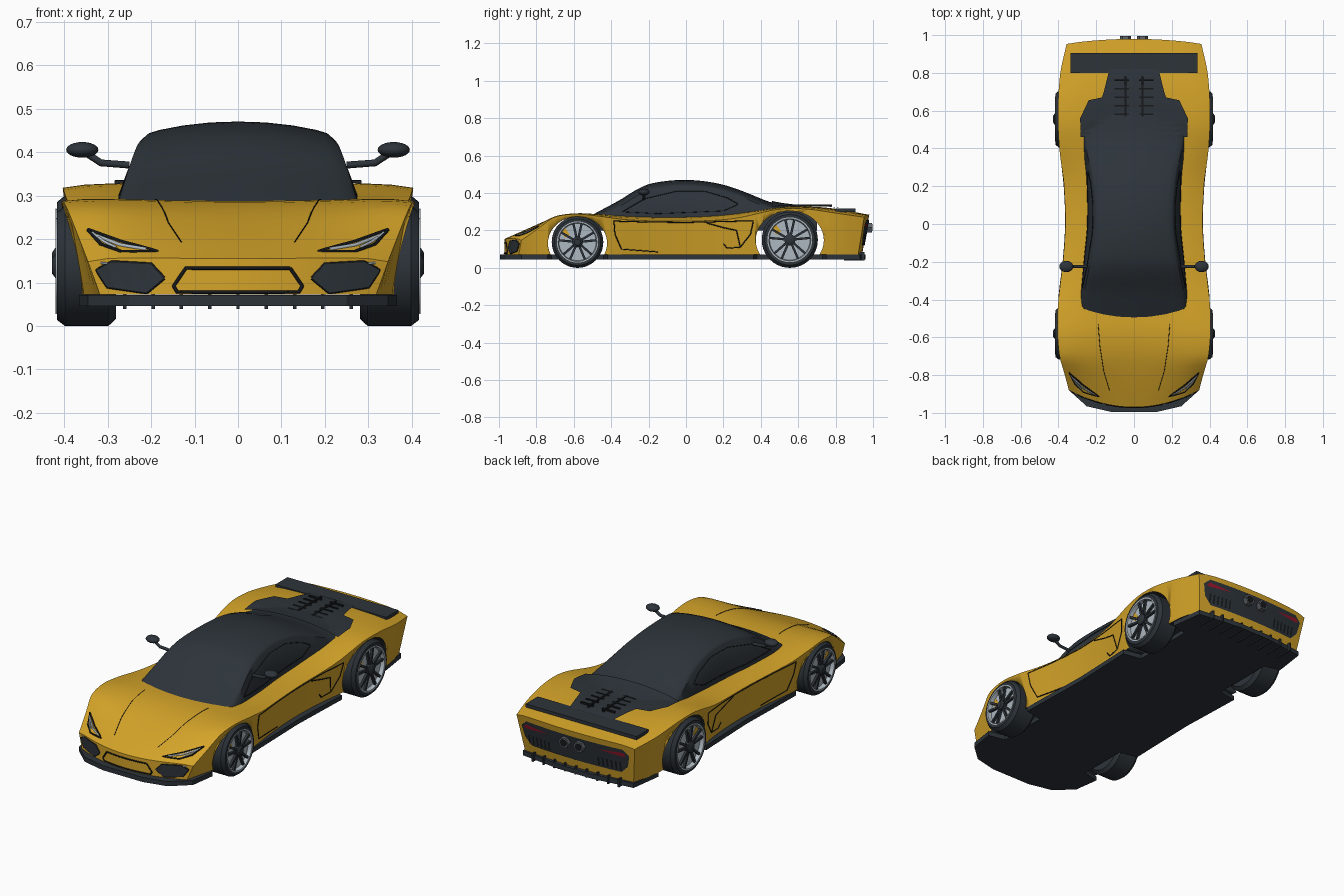
import bpy, bmesh, math
from mathutils import Vector
from mathutils.bvhtree import BVHTree

cube = bpy.data.objects.get("Cube")
if cube:
    bpy.data.objects.remove(cube, do_unlink=True)


def material(name, r, g, b):
    m = bpy.data.materials.new(name)
    m.use_nodes = True
    m.diffuse_color = (r, g, b, 1)
    m.node_tree.nodes["Principled BSDF"].inputs["Base Color"].default_value = (r, g, b, 1)
    return m


YELLOW = material("yellow_paint", .66, .37, .022)
DARK = material("dark_slate", .026, .034, .042)
BLACK = material("black_trim", .008, .009, .011)
GREY = material("mid_grey", .11, .125, .14)
SILVER = material("pale_silver", .42, .48, .53)
RED = material("red_lamp", .3, .008, .025)


def finish(name, bm, *mats, recalc=True):
    if recalc:
        bmesh.ops.recalc_face_normals(bm, faces=bm.faces)
    mesh = bpy.data.meshes.new(name)
    bm.to_mesh(mesh)
    bm.free()
    obj = bpy.data.objects.new(name, mesh)
    bpy.context.collection.objects.link(obj)
    for m in mats:
        mesh.materials.append(m)
    return obj


def smooth(obj, degrees=35):
    bpy.ops.object.select_all(action='DESELECT')
    obj.select_set(True)
    bpy.context.view_layer.objects.active = obj
    bpy.ops.object.shade_smooth_by_angle(angle=math.radians(degrees))


def curve(*p):
    """Smooth function through (position, value) pairs."""
    def slope(i):
        a, b = p[max(i - 1, 0)], p[min(i + 1, len(p) - 1)]
        return (b[1] - a[1]) / (b[0] - a[0])

    def f(t):
        t = min(max(t, p[0][0]), p[-1][0])
        i = next(k for k in range(len(p) - 1) if t <= p[k + 1][0])
        h = p[i + 1][0] - p[i][0]
        s = (t - p[i][0]) / h
        e = s * s * (3 - 2 * s)
        return (p[i][1] * (1 - e) + p[i + 1][1] * e
                + h * s * (1 - s) * ((1 - s) * slope(i) - s * slope(i + 1)))
    return f


def loft(rings):
    """Skin rings whose first half runs over the top and second half returns below."""
    bm = bmesh.new()
    rows = [[bm.verts.new(v) for v in ring] for ring in rings]
    n = len(rows[0])
    for a, b in zip(rows, rows[1:]):
        for j in range(n):
            k = (j + 1) % n
            bm.faces.new((a[j], a[k], b[k], b[j]))
    for row in (rows[0], rows[-1]):
        for j in range(n // 2 - 1):
            bm.faces.new((row[j], row[j + 1], row[n - 2 - j], row[n - 1 - j]))
    bmesh.ops.recalc_face_normals(bm, faces=bm.faces)
    return bm


def box(name, centre, size, mat, turn=0):
    bm = bmesh.new()
    bmesh.ops.create_cube(bm, size=1)
    for v in bm.verts:
        v.co = Vector(c * s for c, s in zip(v.co, size))
    obj = finish(name, bm, mat)
    obj.location = centre
    obj.rotation_euler.x = turn
    return obj


def lathe(name, profile, centre, mat, segs=40, scale=1, side=1):
    """Turn (offset, radius) pairs about the x axis."""
    bm = bmesh.new()
    rows = []
    for off, r in profile:
        ring = [bm.verts.new((off * side, r * scale * math.cos(a), r * scale * math.sin(a)))
                for a in (math.tau * i / segs for i in range(segs))]
        rows.append(ring)
    for a, b in zip(rows, rows[1:]):
        for j in range(segs):
            bm.faces.new((a[j], a[j - 1], b[j - 1], b[j]))
    bm.faces.new(rows[0])
    bm.faces.new(rows[-1])
    obj = finish(name, bm, mat)
    obj.location = centre
    smooth(obj)
    return obj


# Body shell
width = curve((-.97, .345), (-.85, .368), (-.7, .395), (-.55, .406), (-.4, .4), (-.2, .375),
              (0, .362), (.2, .37), (.4, .395), (.6, .403), (.8, .39), (.98, .357))
fender = curve((-.97, .16), (-.85, .22), (-.72, .28), (-.6, .299), (-.48, .29), (-.3, .268),
               (0, .262), (.25, .275), (.5, .326), (.65, .326), (.8, .305), (.98, .283))
spine = curve((-.97, .155), (-.85, .207), (-.7, .264), (-.58, .286), (-.45, .286),
              (0, .28), (.4, .31), (.55, .326), (.75, .322), (.98, .284))


def bend(x, y, z):
    nose = max(0, (-y - .7) / .27)
    tail = max(0, (y - .8) / .18)
    return (x, y + .09 * nose * (x / .345) ** 2
            - tail * (.025 * (x / .36) ** 2 + .18 * (.285 - z)), z)


def body_ring(y):
    w, f, c = width(y), fender(y), spine(y)
    us = [i / 8 for i in range(-8, 9)]
    top = [bend(w * u, y, c + (f - c) * u * u - .012 * u ** 8) for u in us]
    return top + [bend(.92 * w * u, y, .072) for u in reversed(us)]


bm = loft([body_ring(-.97 + 1.95 * i / 48) for i in range(49)])
for f in bm.faces:
    f.material_index = 1 if f.normal.z < -.8 else 0
body_tree = BVHTree.FromBMesh(bm)
body = finish("body_shell", bm, YELLOW, DARK)
smooth(body)

# Wheel arches cut through the shell
for name, y, z, ry, rz in (("front", -.58, .132, .158, .142), ("rear", .555, .148, .182, .156)):
    cutter = lathe(name + "_arch_cutter", [(-.6, 1), (.6, 1)], (0, y, z), YELLOW, 48)
    cutter.scale = (1, ry, rz)
    cutter.data.materials.append(DARK)
    for f in cutter.data.polygons:
        f.material_index = 1
    cutter.hide_render = True
    cutter.hide_viewport = True
    cut = body.modifiers.new(name + "_arch", 'BOOLEAN')
    cut.operation, cut.object = 'DIFFERENCE', cutter

# Cabin, one dark glass and roof shell
roof = curve((-.54, .262), (-.5, .284), (-.35, .365), (-.27, .415), (-.2, .447), (-.1, .465), (0, .47),
             (.1, .463), (.2, .444), (.29, .415), (.37, .383), (.45, .352), (.55, .335), (.7, .315))
belt = curve((-.54, .29), (-.4, .288), (-.2, .272), (0, .254), (.25, .26), (.5, .29), (.7, .29))


def cabin_ring(y):
    r, b = roof(y), belt(y)
    t = b - .19 * (r - .24)
    half = [(t * u, r - d) for u, d in ((.3, .002), (.6, .009), (.85, .019), (.96, .026), (1, .034))]
    mid = ((t + b) / 2 + .006, (r + .2) / 2)
    half = half + [mid, (b, .236)]
    top = [(-x, y, z) for x, z in reversed(half)] + [(0, y, r)] + [(x, y, z) for x, z in half]
    return top + [(x, y, .2) for x, y, z in reversed(top)]


bm = loft([cabin_ring(-.54 + 1.24 * i / 44) for i in range(45)])
cabin_tree = BVHTree.FromBMesh(bm)
smooth(finish("cabin_glass", bm, DARK))

# Projection of trim onto the skin
CAST = {"front": lambda a, b: (Vector((a, -2, b)), Vector((0, 1, 0))),
        "rear": lambda a, b: (Vector((a, 2, b)), Vector((0, -1, 0))),
        "top": lambda a, b: (Vector((a, b, 2)), Vector((0, 0, -1))),
        "side": lambda a, b: (Vector((2, a, b)), Vector((-1, 0, 0)))}


def project(view, a, b, lift):
    start, way = CAST[view](a, b)
    hits = [t.ray_cast(start, way) for t in (body_tree, cabin_tree)]
    hits = [h for h in hits if h[0] is not None]
    if hits:
        spot = min(hits, key=lambda h: h[3])[0]
    else:
        spot = body_tree.find_nearest(start + way * 1.1)[0]
    return spot - way * lift


def plate(name, view, pts, mat, lift=.005):
    bm = bmesh.new()
    bm.faces.new([bm.verts.new((a, b, 0)) for a, b in pts])
    bmesh.ops.triangulate(bm, faces=bm.faces)
    bmesh.ops.subdivide_edges(bm, edges=bm.edges, cuts=7, use_grid_fill=True)
    for v in bm.verts:
        v.co = project(view, v.co.x, v.co.y, lift)
    way = CAST[view](0, 0)[1]
    bm.normal_update()
    bmesh.ops.reverse_faces(bm, faces=[f for f in bm.faces if f.normal.dot(way) > 0])
    return finish(name, bm, mat, recalc=False)


def seam(name, view, pts, mat=BLACK, radius=.0028, both=True, closed=False):
    """Thin line following the skin, on one or both sides."""
    if closed:
        pts = pts + pts[:1]
    path = []
    for (a, b), (c, d) in zip(pts, pts[1:]):
        path += [project(view, a + (c - a) * i / 6, b + (d - b) * i / 6, .001) for i in range(7)]
    for side, s in (("left", 1), ("right", -1))[:2 if both else 1]:
        data = bpy.data.curves.new(name, 'CURVE')
        data.dimensions = '3D'
        data.bevel_depth, data.bevel_resolution = radius, 0
        line = data.splines.new('POLY')
        line.points.add(len(path) - 1)
        for p, v in zip(line.points, path):
            p.co = (v.x * s, v.y, v.z, 1)
        data.materials.append(mat)
        bpy.context.collection.objects.link(bpy.data.objects.new(side + "_" + name, data))


def mirrored(pts):
    return pts + [(-a, b) for a, b in reversed(pts)]


# Nose details
seam("grille_frame", "front", mirrored([(.12, .133), (.148, .092), (.14, .078)]), radius=.004,
     both=False, closed=True)
intake = [(.17, .11), (.2, .142), (.29, .147), (.325, .128), (.3, .09), (.21, .077)]
for side, s in (("left", 1), ("right", -1)):
    plate(side + "_front_intake", "front", [(a * s, b) for a, b in intake], DARK)
seam("intake_frame", "front", intake, closed=True, radius=.004)
seam("intake_blade", "front", [(.2, .143), (.26, .138), (.315, .145)], SILVER)
seam("headlight_frame", "front", [(.345, .222), (.27, .195), (.185, .172), (.27, .172), (.315, .188)],
     closed=True, radius=.004)
seam("headlight_strip", "front", [(.325, .207), (.27, .186), (.21, .176)], SILVER, .005)
seam("headlight_tip", "front", [(.335, .214), (.308, .194), (.28, .18)], SILVER, .004)
seam("bonnet_crease", "top", [(.19, -.53), (.18, -.65), (.16, -.78), (.13, -.88)], radius=.0015)

# Door, side scoop and window lines
seam("door_line", "side", [(.3, .25), (0, .243), (-.2, .245), (-.385, .25), (-.38, .18), (-.345, .1), (-.15, .085)])
seam("scoop_front", "side", [(.11, .24), (.2, .215), (.27, .2), (.29, .11), (.22, .105), (.2, .13)])
seam("scoop_rear", "side", [(.3, .25), (.36, .25), (.345, .18), (.29, .11)])
seam("window_line", "side", [(-.34, .3), (-.22, .37), (-.05, .41), (.1, .41), (.22, .375),
                             (.28, .34), (.2, .305), (-.15, .29)], closed=True, radius=.002)

# Engine cover with ribs
plate("engine_cover", "top", mirrored([(.283, .46), (.285, .56), (.24, .655), (.17, .67),
                                       (.16, .7), (.13, .82)]), DARK, .008)
for s in (1, -1):
    box("cover_rail", (.045 * s, .67, .333), (.01, .22, .012), BLACK)
    for i in range(5):
        box("cover_rib", (.065 * s, .58 + .045 * i, .333), (.075, .008, .01), BLACK)

# Rear wing, panel, lamps, exhausts and vents
box("rear_wing", (0, .853, .308), (.67, .105, .018), DARK)
plate("rear_panel", "rear", mirrored([(.29, .255), (.325, .225), (.31, .16), (.27, .12)]), DARK)
for s in (1, -1):
    plate("tail_lamp", "rear", [(.15 * s, .225), (.29 * s, .238), (.31 * s, .222), (.29 * s, .215)], RED, .008)
    for i in range(6):
        x = (.15 + .025 * i) * s
        plate("rear_vent", "rear", [(x, .13), (x + .01, .13), (x + .01, .18), (x, .18)], BLACK, .008)
    for name, r, mat, reach in (("exhaust_pipe", .03, GREY, .03), ("exhaust_bore", .022, BLACK, .031)):
        pipe = lathe(name, [(-.03, r), (reach, r)], (.045 * s, .965, .215), mat, 6)
        pipe.rotation_euler.z = math.pi / 2
for i in range(-4, 5):
    box("diffuser_fin", (.065 * i, .9, .062), (.008, .11, .045), DARK)

# Floor with splitter and side skirts
outline = mirrored([(.12, -.995), (.25, -.965), (.345, -.88), (.365, -.74), (.27, -.72), (.27, -.44),
                    (.372, -.42), (.362, 0), (.375, .36), (.27, .38), (.27, .73), (.36, .75), (.335, .93), (.1, .96)])
bm = bmesh.new()
base = bm.faces.new([bm.verts.new((x, y, .046)) for x, y in outline])
up = bmesh.ops.extrude_face_region(bm, geom=[base])["geom"]
bmesh.ops.translate(bm, vec=(0, 0, .025), verts=[v for v in up if isinstance(v, bmesh.types.BMVert)])
finish("floor_and_splitter", bm, DARK)

# Mirrors and wheels
TYRE = [(-.068, .1), (-.068, .88), (-.05, 1), (.05, 1), (.068, .9), (.068, .75), (.03, .72), (.03, .1)]
for side, s in (("left", 1), ("right", -1)):
    bm = bmesh.new()
    bmesh.ops.create_uvsphere(bm, u_segments=20, v_segments=12, radius=1)
    mirror = finish(side + "_mirror", bm, DARK)
    mirror.location, mirror.scale = (.358 * s, -.225, .405), (.037, .03, .018)
    smooth(mirror, 60)
    arm = bpy.data.curves.new(side + "_mirror_arm", 'CURVE')
    arm.dimensions, arm.bevel_depth = '3D', .008
    line = arm.splines.new('POLY')
    line.points.add(2)
    for p, (x, z) in zip(line.points, ((.25, .37), (.315, .375), (.35, .398))):
        p.co = (x * s, -.225, z, 1)
    arm.materials.append(DARK)
    bpy.context.collection.objects.link(bpy.data.objects.new(arm.name, arm))

    for end, y, r in (("front", -.58, .138), ("rear", .555, .15)):
        label = side + "_" + end
        hub = Vector((.348 * s, y, r))
        lathe(label + "_tyre", TYRE, hub, DARK, scale=r, side=s)
        lathe(label + "_brake_disc", [(.03, .7), (.036, .7)], hub, GREY, scale=r, side=s)
        lathe(label + "_rim", [(.05, .76), (.071, .8), (.071, .75), (.05, .72)], hub, SILVER, scale=r, side=s)
        lathe(label + "_hub", [(.04, .2), (.072, .2), (.08, .12)], hub, DARK, 20, r, s)
        box(label + "_caliper", hub + Vector((.044 * s, -.48 * r, .36 * r)), (.014, .03, .045), YELLOW, .6)
        for i in range(10):
            a = math.tau * (i // 2) / 5 + (.22 if i % 2 else -.22)
            reach = Vector((.06 * s, -math.sin(a) * r * .44, math.cos(a) * r * .44))
            box(label + "_spoke", hub + reach, (.012, .012, r * .66), DARK, a)
